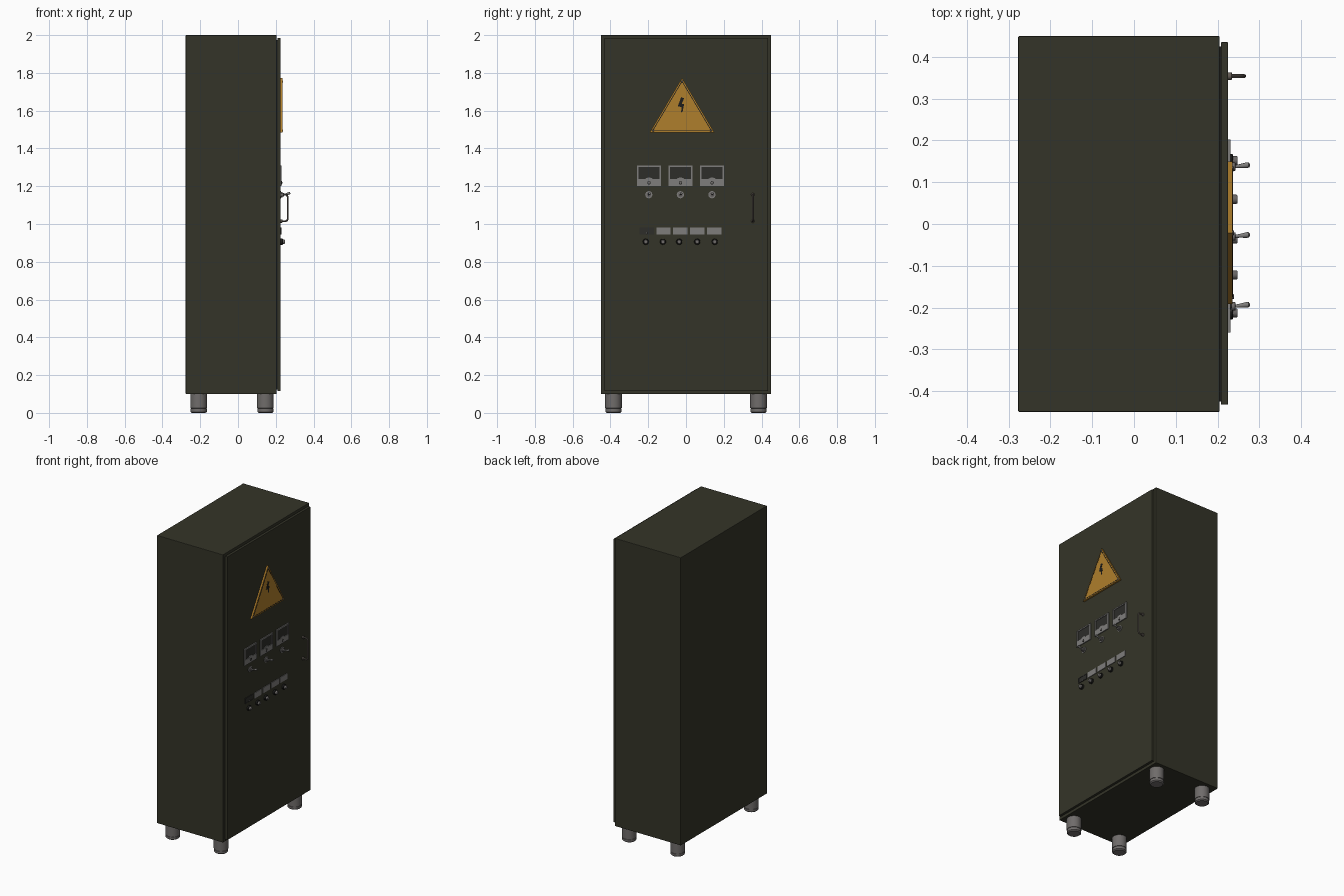
import bpy, bmesh, math
from mathutils import Vector

if "Cube" in bpy.data.objects:
    bpy.data.objects.remove(bpy.data.objects["Cube"])


def mat(name, r, g, b):
    m = bpy.data.materials.new(name)
    m.diffuse_color = (r, g, b, 1)
    m.use_nodes = True
    m.node_tree.nodes["Principled BSDF"].inputs["Base Color"].default_value = m.diffuse_color
    return m


OLIVE = mat("dark olive paint", 0.034, 0.034, 0.021)
ORANGE = mat("warning orange", 0.43, 0.21, 0.025)
BLACK = mat("black plastic", 0.012, 0.012, 0.011)
GLASS = mat("dark dial", 0.026, 0.026, 0.023)
LIGHT = mat("light grey plate", 0.21, 0.205, 0.2)
STEEL = mat("steel grey", 0.16, 0.15, 0.145)
BRONZE = mat("brown steel", 0.13, 0.11, 0.095)

FACE = 0.225  # x of the door's outer face


def finish(name, bm, material, smooth=False):
    bmesh.ops.recalc_face_normals(bm, faces=bm.faces)
    me = bpy.data.meshes.new(name)
    bm.to_mesh(me)
    bm.free()
    me.materials.append(material)
    ob = bpy.data.objects.new(name, me)
    bpy.context.collection.objects.link(ob)
    if smooth:
        bpy.ops.object.select_all(action='DESELECT')
        ob.select_set(True)
        bpy.context.view_layer.objects.active = ob
        bpy.ops.object.shade_smooth_by_angle(angle=math.radians(35))
    return ob


def box(name, x, y, z, material, bevel=0):
    bm = bmesh.new()
    bmesh.ops.create_cube(bm, size=1)
    for v in bm.verts:
        v.co = [a + (b - a) * (c + 0.5) for (a, b), c in zip((x, y, z), v.co)]
    if bevel:
        bmesh.ops.bevel(bm, geom=bm.edges[:], offset=bevel, segments=2, profile=0.5, affect='EDGES')
    return finish(name, bm, material)


def plate(name, pts, x0, x1, material, hole=None):
    """Extrude a (y, z) outline along x; an optional hole has the same point count."""
    bm = bmesh.new()
    n = len(pts)
    loops = [[bm.verts.new((x, y, z)) for y, z in p]
             for p in ([pts, hole] if hole else [pts]) for x in (x0, x1)]
    if hole:
        a0, a1, b0, b1 = loops
        for p, q in ((a0, a1), (a1, b1), (b1, b0), (b0, a0)):
            for i in range(n):
                j = (i + 1) % n
                bm.faces.new((p[i], p[j], q[j], q[i]))
    else:
        a0, a1 = loops
        bm.faces.new(a0)
        bm.faces.new(a1)
        for i in range(n):
            j = (i + 1) % n
            bm.faces.new((a0[i], a0[j], a1[j], a1[i]))
    return finish(name, bm, material)


def rect(y0, y1, z0, z1):
    return [(y0, z0), (y1, z0), (y1, z1), (y0, z1)]


def lathe(name, profile, origin, axis, material, segs=24):
    """Revolve (radius, height) rings around an axis, capped at both ends."""
    bm = bmesh.new()
    rot = Vector((0, 0, 1)).rotation_difference(Vector(axis).normalized())
    rings = []
    for r, h in profile:
        rings.append([bm.verts.new(Vector(origin) + rot @ Vector(
            (r * math.cos(t), r * math.sin(t), h)))
            for t in (2 * math.pi * i / segs for i in range(segs))])
    for a, b in zip(rings, rings[1:]):
        for i in range(segs):
            j = (i + 1) % segs
            bm.faces.new((a[i], a[j], b[j], b[i]))
    bm.faces.new(rings[0])
    bm.faces.new(rings[-1])
    return finish(name, bm, material, True)


X = (1, 0, 0)

# Cabinet body, door and the recessed seal between them
box("cabinet_body", (-0.277, 0.205), (-0.45, 0.45), (0.1, 2.0), OLIVE, 0.003)
box("door_seal", (0.2, 0.21), (-0.425, 0.425), (0.125, 1.975), BLACK)
box("door", (0.208, FACE), (-0.432, 0.435), (0.115, 1.985), OLIVE, 0.002)

# Feet
for x in (-0.208, 0.145):
    for y in (-0.384, 0.384):
        lathe("foot", [(0.036, 0), (0.043, 0.006), (0.043, 0.02), (0.041, 0.021),
                       (0.041, 0.024), (0.044, 0.025), (0.044, 0.102)],
              (x, y, 0), (0, 0, 1), STEEL, 32)

# Warning triangle with border, bolt symbol and corner screws
cy, cz = -0.021, 1.58
tri = [(-0.192, 1.485), (0.15, 1.485), (-0.021, 1.773)]


def scaled(k):
    return [(cy + (y - cy) * k, cz + (z - cz) * k) for y, z in tri]


plate("warning_sign", tri, FACE - 0.002, 0.236, ORANGE)
plate("warning_border", scaled(0.93), 0.235, 0.2368, BLACK, scaled(0.89))
plate("bolt_symbol", [(-0.026, 1.672), (-0.010, 1.665), (-0.022, 1.637), (-0.010, 1.634),
                      (-0.018, 1.595), (-0.026, 1.590), (-0.024, 1.618), (-0.043, 1.624)],
      0.235, 0.2368, BLACK)
for y, z in ((-0.174, 1.495), (0.132, 1.495), (-0.021, 1.755)):
    lathe("sign_screw", [(0.006, 0), (0.006, 0.003), (0.004, 0.0045)], (0.235, y, z), X, STEEL, 12)

# Meters, each with a toggle switch underneath
for y in (-0.196, -0.029, 0.138):
    plate("meter_frame", rect(y - 0.064, y + 0.064, 1.2, 1.31), FACE - 0.001, 0.231, LIGHT,
          rect(y - 0.055, y + 0.055, 1.237, 1.302))
    box("meter_dial", (FACE - 0.001, 0.227), (y - 0.056, y + 0.056), (1.236, 1.303), GLASS)
    arch = [(y + 0.02 * math.cos(a), 1.235 + 0.011 * math.sin(a))
            for a in (math.pi * i / 10 for i in range(11))]
    plate("meter_hub", arch, FACE, 0.2305, LIGHT)
    lathe("meter_screw_rim", [(0.009, 0), (0.009, 0.0015)], (0.2305, y, 1.218), X, BLACK, 16)
    lathe("meter_screw", [(0.006, 0), (0.006, 0.003), (0.004, 0.004)],
          (0.2305, y, 1.218), X, STEEL, 16)
    t = y - 0.001
    lathe("switch_washer", [(0.019, 0), (0.019, 0.003)], (FACE, t, 1.155), X, LIGHT)
    lathe("switch_nut", [(0.015, 0), (0.015, 0.010)], (FACE, t, 1.155), X, STEEL, 6)
    lathe("switch_collar", [(0.010, 0), (0.010, 0.017), (0.008, 0.018)],
          (FACE, t, 1.155), X, STEEL)
    lathe("switch_lever", [(0.0035, 0), (0.0045, 0.014), (0.0068, 0.032), (0.006, 0.037),
                           (0.003, 0.039)], (0.239, t, 1.155), (1, 0.12, 0.22), LIGHT, 16)

# Label plates; the first one is a dark indicator window
for i in range(5):
    y = -0.2085 + 0.0895 * i
    if i == 0:
        plate("indicator_frame", rect(y - 0.038, y + 0.038, 0.944, 0.981),
              FACE - 0.001, 0.229, GLASS, rect(y - 0.034, y + 0.034, 0.948, 0.977))
        box("indicator_window", (FACE - 0.001, 0.227), (y - 0.035, y + 0.035),
            (0.947, 0.978), GLASS)
        lathe("indicator_dot", [(0.004, 0), (0.003, 0.002)], (0.227, y, 0.952), X, LIGHT, 12)
    else:
        box("label_plate", (FACE - 0.001, 0.229), (y - 0.038, y + 0.038), (0.944, 0.981), LIGHT)

# Push buttons
for y in (-0.213, -0.122, -0.036, 0.059, 0.152):
    lathe("button_ring", [(0.016, 0), (0.016, 0.010), (0.014, 0.012)], (FACE, y, 0.906), X, BLACK)
    lathe("button_cap", [(0.011, 0), (0.011, 0.020), (0.009, 0.023)], (FACE, y, 0.906), X, STEEL)

# Door handle: rounded rod on two flanges
hy, z0, z1, xo, r = 0.354, 1.015, 1.155, 0.263, 0.013
path = [(FACE, z0)]
for zc, start in ((z0 + r, -90), (z1 - r, 0)):
    for i in range(7):
        a = math.radians(start + 15 * i)
        path.append((xo - r + r * math.cos(a), zc + r * math.sin(a)))
path.append((FACE, z1))
cu = bpy.data.curves.new("handle_path", 'CURVE')
cu.dimensions = '3D'
cu.bevel_depth = 0.005
cu.bevel_resolution = 3
sp = cu.splines.new('POLY')
sp.points.add(len(path) - 1)
for p, (x, z) in zip(sp.points, path):
    p.co = (x, hy, z, 1)
tmp = bpy.data.objects.new("handle_path", cu)
bpy.context.collection.objects.link(tmp)
me = bpy.data.meshes.new_from_object(tmp)
bpy.data.objects.remove(tmp)
bm = bmesh.new()
bm.from_mesh(me)
bpy.data.meshes.remove(me)
finish("door_handle", bm, BRONZE, True)
for z in (z0, z1):
    lathe("handle_flange", [(0.009, 0), (0.009, 0.008), (0.007, 0.010)], (FACE, hy, z), X, BRONZE, 20)
